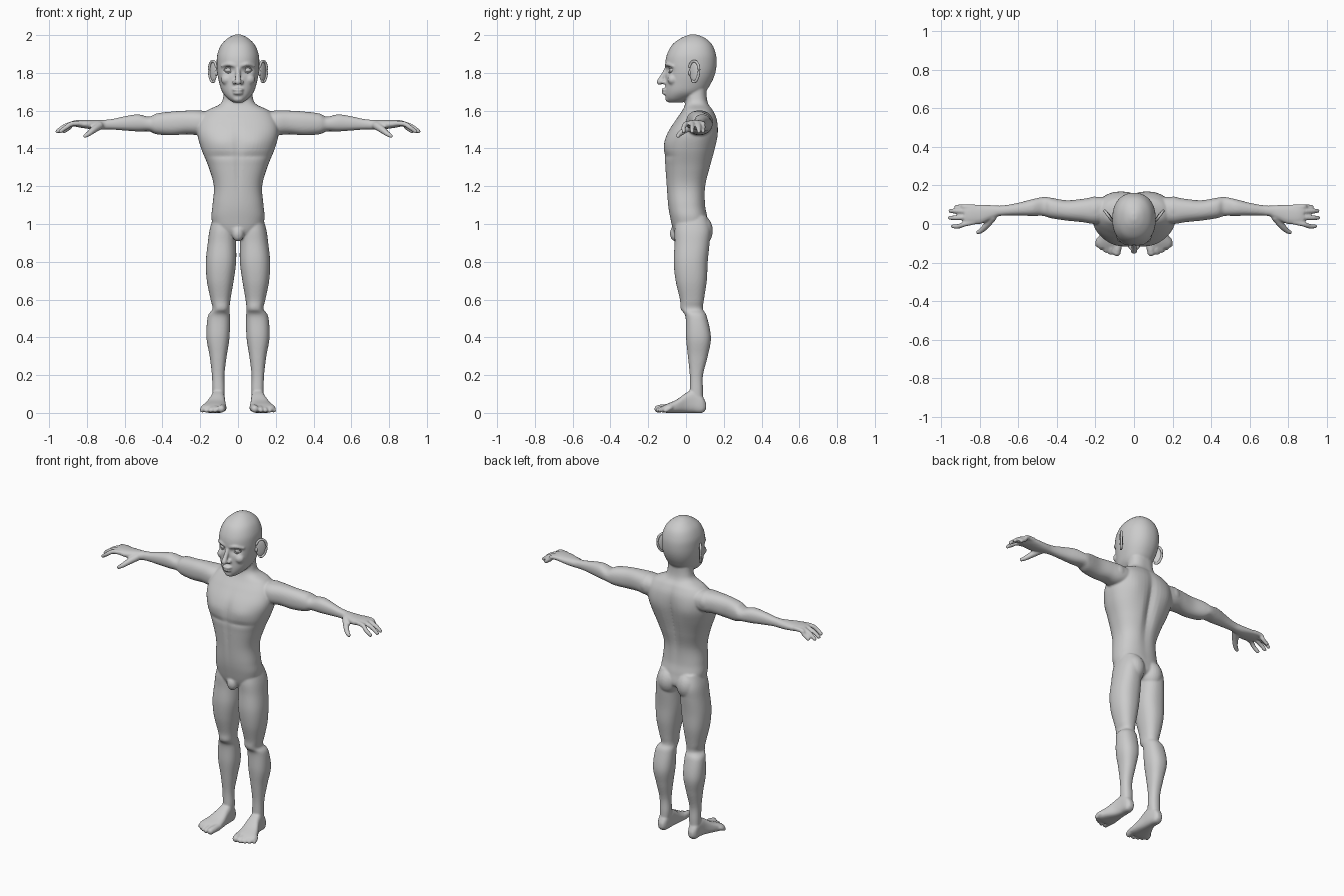
import bpy
import bmesh
import math
from mathutils import Vector, Matrix

if "Cube" in bpy.data.objects:
    bpy.data.objects.remove(bpy.data.objects["Cube"])

skin = bpy.data.materials.new("plain grey skin")
skin.use_nodes = True
GREY = (0.6, 0.6, 0.6, 1)
skin.diffuse_color = GREY
skin.node_tree.nodes["Principled BSDF"].inputs["Base Color"].default_value = GREY


def bridge(bm, rings):
    """Skin a list of closed rings and cap both ends; return the vertices."""
    loops = [[bm.verts.new(point) for point in ring] for ring in rings]
    count = len(loops[0])
    for low, high in zip(loops, loops[1:]):
        for i in range(count):
            j = (i + 1) % count
            bm.faces.new((low[i], low[j], high[j], high[i]))
    bm.faces.new(loops[0][::-1])
    bm.faces.new(loops[-1])
    return [vert for loop in loops for vert in loop]


def blend(rows, steps):
    """Pass a smooth curve through rows of numbers."""
    result = []
    for i in range(len(rows) - 1):
        p, q, r, s = rows[max(i - 1, 0)], rows[i], rows[i + 1], rows[min(i + 2, len(rows) - 1)]
        for k in range(steps):
            t = k / steps
            result.append([b + t / 2 * (c - a + t * (2 * a - 5 * b + 4 * c - d + t * (3 * (b - c) + d - a)))
                           for a, b, c, d in zip(p, q, r, s)])
    return result + [list(rows[-1])]


def loft(bm, axis, rows, power=2.3, sides=56, steps=7):
    """Rows in hundredths: position along the axis, then both bounds of each cross axis."""
    rings = []
    for t, a0, a1, b0, b1 in blend(rows, steps):
        ring = []
        for i in range(sides):
            angle = math.tau * i / sides
            c, s = math.cos(angle), math.sin(angle)
            a = (a0 + a1 + (a1 - a0) * math.copysign(abs(c) ** (2 / power), c)) / 2
            b = (b0 + b1 + (b1 - b0) * math.copysign(abs(s) ** (2 / power), s)) / 2
            place = {"x": (t, a, b), "y": (a, t, b), "z": (a, b, t)}[axis]
            ring.append(Vector(place) / 100)
        rings.append(ring)
    return bridge(bm, rings)


def ball(bm, centre, size, turn=0):
    matrix = Matrix.Translation(centre) @ Matrix.Rotation(turn, 4, "Z") @ Matrix.Diagonal((*size, 1))
    bmesh.ops.create_uvsphere(bm, u_segments=24, v_segments=16, radius=1, matrix=matrix)


def sweep(bm, path, radii, steps=5, sides=14):
    """Round tube through points, with a ball on each end."""
    rows = blend([(*point, radius) for point, radius in zip(path, radii)], steps)
    rings = []
    for i, row in enumerate(rows):
        before, after = rows[max(i - 1, 0)], rows[min(i + 1, len(rows) - 1)]
        facing = (Vector(after[:3]) - Vector(before[:3])).to_track_quat("Z", "Y")
        rings.append([Vector(row[:3]) + facing @ Vector((math.cos(math.tau * k / sides),
                     math.sin(math.tau * k / sides), 0)) * row[3] for k in range(sides)])
    bridge(bm, rings)
    for row in (rows[0], rows[-1]):
        ball(bm, row[:3], [row[3]] * 3)


def sculpt(verts, centre, spread, push):
    """Push vertices softly along y around a centre, alike on both sides."""
    for vert in verts:
        place = (abs(vert.co.x), vert.co.y, vert.co.z)
        far = sum(((p - c) / s) ** 2 for p, c, s in zip(place, centre, spread))
        vert.co.y += push * math.exp(-far)


def mirror(bm):
    copy = bmesh.ops.duplicate(bm, geom=bm.verts[:] + bm.edges[:] + bm.faces[:])["geom"]
    bmesh.ops.scale(bm, vec=(-1, 1, 1), verts=[g for g in copy if isinstance(g, bmesh.types.BMVert)])


def finish(bm, name):
    bmesh.ops.recalc_face_normals(bm, faces=bm.faces)
    for face in bm.faces:
        face.smooth = True
    mesh = bpy.data.meshes.new(name)
    bm.to_mesh(mesh)
    bm.free()
    mesh.materials.append(skin)
    obj = bpy.data.objects.new(name, mesh)
    bpy.context.collection.objects.link(obj)
    return obj


body = bmesh.new()

# Leg, from hip to ankle
loft(body, "z", [(104, 1, 13, -5, 11), (97, 1, 15, -6, 13), (90, 1, 16, -6, 12.5), (80, 1, 17, -6.5, 11.5),
                 (70, 2.3, 16.5, -5.5, 11), (60, 4, 14.5, -3.2, 9.5), (55, 4.5, 13.5, -2.8, 9),
                 (51, 4.3, 16, -.3, 11), (40, 4.5, 16.7, 0, 13.2), (30, 6, 15, 1, 11.5),
                 (20, 7.2, 13.8, 2, 9), (12, 7, 13.6, 2, 9), (6, 7.5, 13.5, 2, 9)])
ball(body, (.066, .072, .965), (.066, .07, .085))

# Foot and toes
loft(body, "y", [(10.7, 9, 12, 2, 5), (8.5, 7.7, 13.5, 0, 9), (4, 7, 14, 0, 12), (0, 6.8, 15, 0, 10.5),
                 (-5, 6.4, 17.5, 0, 7), (-10, 6.2, 19.6, 0, 4.8), (-12.5, 7, 18.5, .4, 3.5)], power=2.8)
for x, tip, radius in ((.086, -.148, .021), (.118, -.148, .014), (.142, -.138, .0135),
                       (.165, -.125, .013), (.187, -.108, .0125)):
    sweep(body, [(x - .005, -.08, .028), (x, tip + .02, .024), (x + .003, tip, radius)],
          [radius, radius, radius * .95])

# Shoulder and arm
ball(body, (.205, .075, 1.54), (.06, .068, .062))
loft(body, "x", [(12, 1, 14, 148, 159), (20, 0, 14, 147, 160), (27, 1, 13, 147.5, 160), (35, 1.8, 12.3, 147, 159.5),
                 (43, 3, 13.6, 147.5, 158.5), (47, 4.2, 14, 149, 156.8), (53, 4.2, 12.8, 149, 158),
                 (60, 4.4, 11, 149.5, 157), (67, 4.4, 9.7, 150, 155.5), (73, 3.8, 9.4, 150, 155)])

# Palm, fingers and thumb
loft(body, "x", [(70, 4.2, 9.5, 150, 155), (75, 2, 9.8, 150, 155), (80, 0, 10, 150.5, 155),
                 (85, 0, 9.9, 151.3, 155), (88, .5, 9.6, 152, 154.5)])
for base, reach, y in ((.088, .922, .09), (.064, .953, .068), (.037, .956, .032), (.011, .94, -.012)):
    sweep(body, [(.83, base, 1.532), (.88, (base + y) / 2, 1.53), (reach - .03, y, 1.512), (reach, y, 1.49)],
          [.014, .0135, .0125, .011])
sweep(body, [(.735, .035, 1.52), (.765, -.005, 1.498), (.79, -.032, 1.478), (.81, -.043, 1.466)],
      [.022, .018, .014, .011])

# Paired face parts: brow, nostril, cheek
sweep(body, [(.015, -.104, 1.838), (.05, -.097, 1.846), (.084, -.068, 1.836)], [.009, .01, .008])
ball(body, (.019, -.116, 1.75), (.012, .015, .011))
ball(body, (.058, -.07, 1.765), (.032, .028, .03))
mirror(body)

# Torso and neck with chest, belly and spine modelling
torso = loft(body, "z", [(92, -4, 4, -4, 6), (96, -12, 12, -6.5, 12), (103, -14, 14, -8.3, 11.5),
                         (110, -13.5, 13.5, -9.5, 10.3), (120, -12.8, 12.8, -10.3, 10.5),
                         (130, -15.5, 15.5, -11, 13), (140, -19.5, 19.5, -11.5, 15.5),
                         (148, -21.5, 21.5, -9.8, 16.8), (155, -20.5, 20.5, -5.5, 16.5),
                         (160, -16.5, 16.5, -2, 14.5), (163.5, -9.5, 9.5, -.5, 12),
                         (168, -7.7, 7.7, 0, 11), (176, -7.5, 7.5, 0, 11)], power=2.4)
sculpt(torso, (0, .16, 1.35), (.028, .08, .2), -.022)
sculpt(torso, (0, -.11, 1.35), (.014, .05, .2), .006)
sculpt(torso, (.09, -.1, 1.43), (.07, .06, .045), -.008)
sculpt(torso, (.08, -.1, 1.36), (.09, .06, .014), .006)
sculpt(torso, (.12, .16, 1.47), (.06, .06, .08), .008)
ball(body, (0, -.055, .95), (.032, .03, .042))
ball(body, (0, -.045, .975), (.058, .03, .022))

# Head with eye sockets
head = loft(body, "z", [(164.3, -2.5, 2.5, -9, -2), (166.5, -5.5, 5.5, -10.6, 3), (170, -8.4, 8.4, -11, 10),
                        (175, -10, 10, -10.8, 13.5), (180, -11, 11, -10.8, 15.5), (185, -11.3, 11.3, -11, 16.2),
                        (190, -10.9, 10.9, -10, 15.8), (195, -8.8, 8.8, -7.2, 13.8),
                        (198.5, -5.2, 5.2, -2.5, 10), (200.3, -1.5, 1.5, 2, 5.5)],
            power=2.2, sides=72, steps=9)
sculpt(head, (.05, -.1, 1.815), (.026, .06, .02), .022)

# Nose, lips and chin
sweep(body, [(0, -.1, 1.825), (0, -.122, 1.785), (0, -.139, 1.753)], [.012, .013, .017])
ball(body, (0, -.11, 1.711), (.03, .021, .009))
ball(body, (0, -.109, 1.693), (.026, .019, .01))
ball(body, (0, -.088, 1.664), (.03, .022, .02))

# Fuse the body parts into one soft skin
figure = finish(body, "body")
fuse = figure.modifiers.new("Fuse", "REMESH")
fuse.mode = "VOXEL"
fuse.voxel_size = .006
fuse.use_smooth_shade = True
soften = figure.modifiers.new("Soften", "SMOOTH")
soften.factor = .5
soften.iterations = 3

for side, sign in (("left", 1), ("right", -1)):
    # Eyeball with upper and lower lid
    eye = bmesh.new()
    ball(eye, (sign * .05, -.07, 1.815), (.022, .02, .019))
    for lift in (.015, -.013):
        arc = [(sign * (.05 + .024 * k), -.087 + .012 * k * k + .006 * k, 1.815 + lift * (1 - k * k))
               for k in (-1, -.5, 0, .5, 1)]
        sweep(eye, arc, [.003, .004, .0045, .004, .003], sides=8)
    finish(eye, side + "_eye")

    # Ear: thin shell, curled rim and lobe, splayed towards the back
    ear = bmesh.new()
    ball(ear, (.13, .043, 1.805), (.008, .03, .052), math.radians(-37))
    rim = []
    for k in range(11):
        angle = math.radians(150 - 26 * k)
        out = .032 * math.cos(angle) * (1 + .15 * math.sin(angle))
        rim.append((.133 + .6 * out, .043 + .8 * out, 1.807 + .055 * math.sin(angle)))
    sweep(ear, rim, [.007] * len(rim), sides=10)
    ball(ear, (.114, .02, 1.8), (.009, .008, .014))
    bmesh.ops.scale(ear, vec=(sign, 1, 1), verts=ear.verts)
    finish(ear, side + "_ear")
